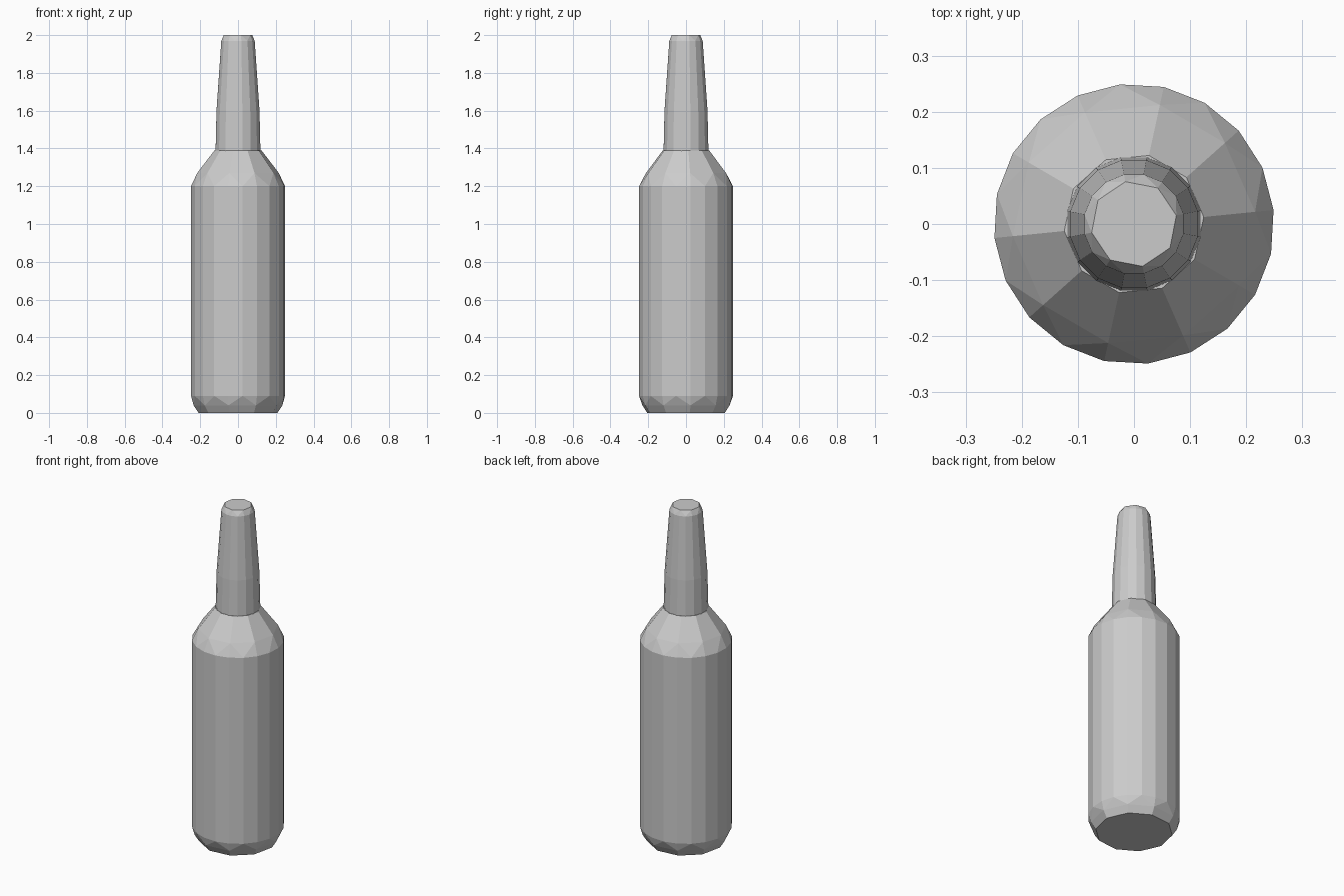
import bpy, bmesh, math

cube = bpy.data.objects.get("Cube")
if cube:
    bpy.data.objects.remove(cube, do_unlink=True)

grey = bpy.data.materials.new("plain grey")
grey.use_nodes = True
color = (0.6, 0.6, 0.6, 1)
grey.diffuse_color = color
grey.node_tree.nodes["Principled BSDF"].inputs["Base Color"].default_value = color


def bridge(bm, low, high):
    """Join two rings whose sides are equal in number or differ by two to one."""
    a, b = len(low), len(high)
    if a == b:
        for i in range(a):
            j = (i + 1) % a
            bm.faces.new((low[i], low[j], high[j], high[i]))
        return
    many, few = (low, high) if a > b else (high, low)
    for i in range(len(few)):
        j = (i + 1) % len(few)
        m0, m1, m2 = many[2 * i], many[2 * i + 1], many[(2 * i + 2) % len(many)]
        bm.faces.new((m0, m1, few[i]))
        bm.faces.new((m1, few[j], few[i]))
        bm.faces.new((m1, m2, few[j]))


def faceted_lathe(name, rings, turn):
    """Each ring is (radius, height, sides); both ends are closed."""
    bm = bmesh.new()
    loops = []
    for radius, z, sides in rings:
        angles = [turn + math.tau * i / sides for i in range(sides)]
        loops.append([bm.verts.new((radius * math.cos(t), radius * math.sin(t), z))
                      for t in angles])
    for low, high in zip(loops, loops[1:]):
        bridge(bm, low, high)
    bm.faces.new(loops[0])
    bm.faces.new(loops[-1])
    bmesh.ops.recalc_face_normals(bm, faces=bm.faces)
    mesh = bpy.data.meshes.new(name)
    bm.to_mesh(mesh)
    bm.free()
    mesh.materials.append(grey)
    obj = bpy.data.objects.new(name, mesh)
    bpy.context.collection.objects.link(obj)
    return obj


# Bottle body: chamfered base, straight wall, sloping shoulder
faceted_lathe("bottle_body", [
    (0.21, 0.0, 10), (0.236, 0.04, 10), (0.25, 0.09, 20),
    (0.25, 1.2, 20), (0.217, 1.27, 10), (0.125, 1.39, 10)], 0.1)

# Tapered neck sleeve with a rounded top
faceted_lathe("neck_sleeve", [
    (0.121, 1.385, 16), (0.116, 1.6, 16), (0.09, 1.97, 16),
    (0.077, 2.0, 8)], 0.2)
